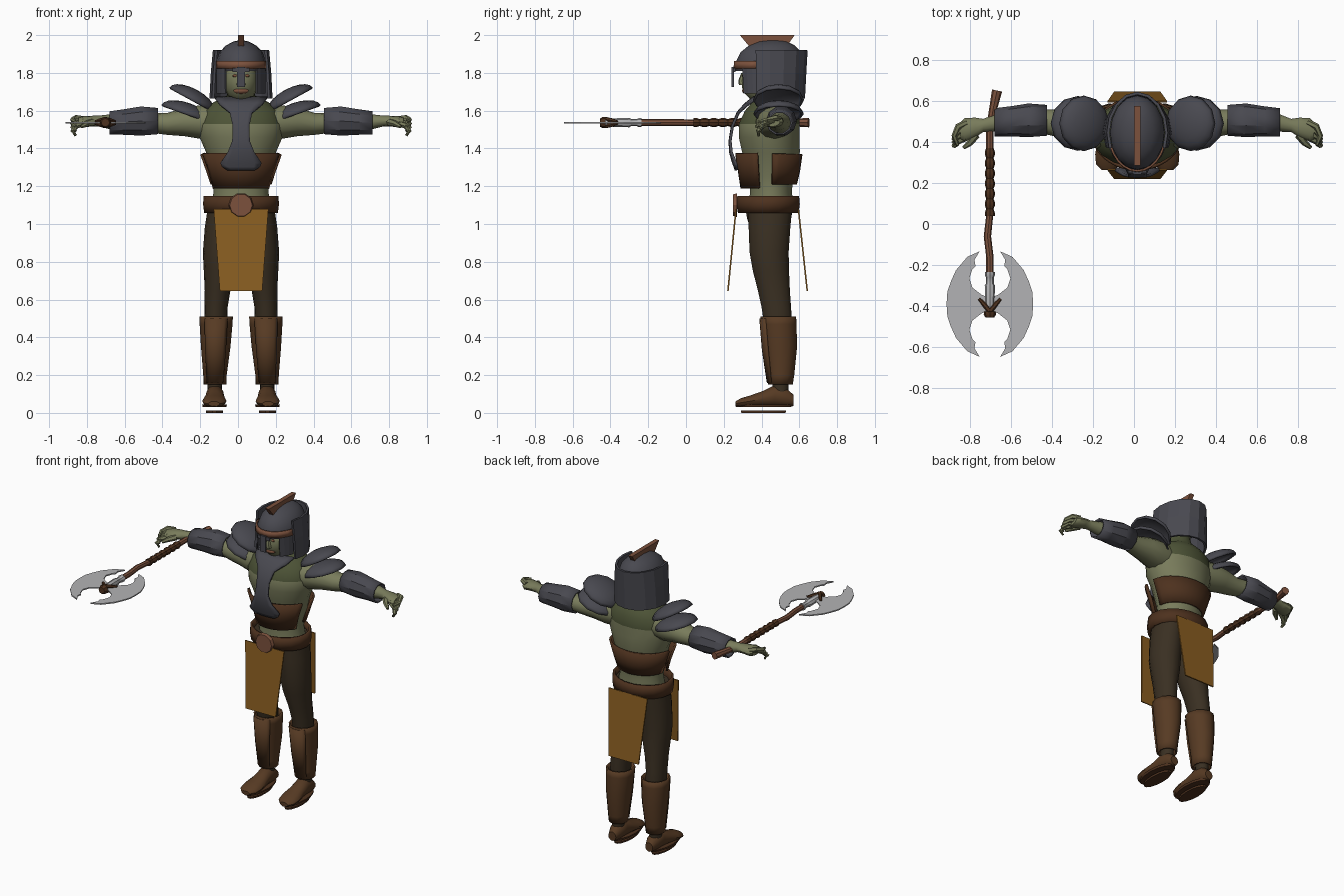
import bpy, bmesh, math
from mathutils import Vector, Matrix

CX, CY = 0.016, 0.445      # body axis


def mat(name, r, g, b):
    m = bpy.data.materials.new(name)
    m.diffuse_color = (r, g, b, 1)
    return m


SKIN = mat("olive_skin", .19, .20, .105)
GREEN = mat("dark_green", .075, .088, .038)
LEATHER = mat("dark_leather", .075, .031, .013)
CLOTH = mat("trouser_cloth", .042, .029, .016)
IRON = mat("dark_iron", .066, .066, .08)
OCHRE = mat("ochre_cloth", .25, .11, .015)
COPPER = mat("copper_brown", .20, .083, .046)
STEEL = mat("pale_steel", .45, .45, .46)
BOOT = mat("boot_leather", .095, .043, .017)


def finish(name, bm, mats, thick=0, smooth=35, s=1):
    """Mirror by s, move onto the body axis, make an object."""
    for v in bm.verts:
        v.co.x = v.co.x * s + CX
    bmesh.ops.recalc_face_normals(bm, faces=bm.faces[:])
    me = bpy.data.meshes.new(name)
    bm.to_mesh(me)
    bm.free()
    ob = bpy.data.objects.new(name, me)
    bpy.context.collection.objects.link(ob)
    for m in mats if isinstance(mats, list) else [mats]:
        me.materials.append(m)
    if smooth:
        bpy.ops.object.select_all(action='DESELECT')
        ob.select_set(True)
        bpy.context.view_layer.objects.active = ob
        bpy.ops.object.shade_smooth_by_angle(angle=math.radians(smooth))
    if thick:
        mod = ob.modifiers.new("thickness", 'SOLIDIFY')
        mod.thickness, mod.offset = thick, 0
    return ob


def bridge(bm, rows, closed, caps):
    rows = [[bm.verts.new(p) for p in r] for r in rows]
    n = len(rows[0])
    for a, b in zip(rows, rows[1:]):
        for i in range(n if closed else n - 1):
            j = (i + 1) % n
            bm.faces.new((a[i], a[j], b[j], b[i]))
    if caps:
        bm.faces.new(rows[0])
        bm.faces.new(rows[-1])


def loft(name, rings, m, n=14, axis='z', arc=None, thick=0, s=1, smooth=35):
    """Elliptic rings (x, y, z, ra, rb) across an axis; arc gives an open shell."""
    a0, a1 = arc or (0, 360)
    count = n + 1 if arc else n
    rows = []
    for x, y, z, ra, rb in rings:
        row = []
        for i in range(count):
            t = math.radians(a0 + (a1 - a0) * i / n)
            c, d = ra * math.cos(t), rb * math.sin(t)
            off = {'z': (c, d, 0), 'x': (0, c, d), 'y': (c, 0, d)}[axis]
            row.append(Vector((x, y, z)) + Vector(off))
        rows.append(row)
    bm = bmesh.new()
    bridge(bm, rows, not arc, not arc and not thick)
    return finish(name, bm, m, thick, smooth, s)


def pipe(name, pts, radii, m, n=8, s=1):
    """Round tube along a path."""
    pts, rows = [Vector(p) for p in pts], []
    for i, p in enumerate(pts):
        t = (pts[min(i + 1, len(pts) - 1)] - pts[max(i - 1, 0)]).normalized()
        u = t.cross(Vector((0, 0, 1))).normalized()
        w = t.cross(u)
        rows.append([p + radii[i] * (u * math.cos(k * math.tau / n) + w * math.sin(k * math.tau / n))
                     for k in range(n)])
    bm = bmesh.new()
    bridge(bm, rows, True, True)
    return finish(name, bm, m, s=s)


def panel(name, pts, m, thick, s=1):
    bm = bmesh.new()
    f = bm.faces.new([bm.verts.new(p) for p in pts])
    bmesh.ops.triangulate(bm, faces=[f])
    return finish(name, bm, m, thick, 0, s)


def ball(name, loc, size, m, seg=14, dome=False, tilt=0, thick=0, s=1):
    bm = bmesh.new()
    bmesh.ops.create_uvsphere(bm, u_segments=seg, v_segments=10, radius=1)
    if dome:
        bmesh.ops.delete(bm, geom=[v for v in bm.verts if v.co.z < -.01], context='VERTS')
    M = Matrix.Translation(loc) @ Matrix.Rotation(tilt, 4, 'Y') @ Matrix.Diagonal((*size, 1))
    bm.transform(M)
    return finish(name, bm, m, thick, s=s)


def box(name, loc, size, m):
    bm = bmesh.new()
    bmesh.ops.create_cube(bm, size=1, matrix=Matrix.Translation(loc) @ Matrix.Diagonal((*size, 1)))
    return finish(name, bm, m, smooth=0)


# Torso, dark green above the chest line
torso = loft("torso", [(0, .45, 1.08, .16, .125), (0, .45, 1.17, .145, .112), (0, .45, 1.25, .155, .12),
                       (0, .45, 1.38, .185, .155), (0, .44, 1.46, .22, .163), (0, .44, 1.53, .225, .163),
                       (0, .455, 1.60, .20, .145), (0, .46, 1.645, .145, .11), (0, .455, 1.68, .075, .08),
                       (0, .44, 1.74, .07, .075)], [SKIN, GREEN], n=18, smooth=50)
for p in torso.data.polygons:
    p.material_index = int(p.center.z > 1.53)

# Leather waist armour: separate front and back shells
loft("front_waist_armour", [(0, CY, 1.19, .155, .15), (0, CY, 1.28, .18, .163), (0, CY, 1.375, .217, .178)],
     LEATHER, arc=(202, 338), thick=.014)
loft("back_waist_armour", [(0, CY, 1.21, .155, .135), (0, CY, 1.28, .178, .152), (0, CY, 1.37, .21, .165)],
     LEATHER, arc=(4, 176), thick=.014)

# Iron chest plate, flared at both ends
bm = bmesh.new()
bridge(bm, [[(w * k / 3, y + 1.1 * (w * k / 3) ** 2, z) for k in range(-3, 4)]
            for z, y, w in [(1.67, .36, .14), (1.635, .315, .115), (1.59, .275, .06), (1.52, .245, .044),
                            (1.44, .232, .046), (1.38, .235, .07), (1.325, .25, .108), (1.305, .258, .1),
                            (1.285, .265, .07)]], False, False)
finish("chest_plate", bm, IRON, .014)

# Belt, buckle, hips and hanging cloths
loft("hips", [(0, .445, .96, .11, .1), (0, .44, 1.03, .172, .12), (0, .44, 1.12, .178, .135)], CLOTH)
loft("belt", [(0, .435, 1.06, .187, .155), (0, .435, 1.105, .193, .162), (0, .435, 1.148, .19, .158)],
     LEATHER, n=18, thick=.016)
loft("buckle", [(0, .27, 1.1, .066, .066), (0, .25, 1.1, .06, .06)], COPPER, n=10, axis='y', smooth=0)
for name, top, low in (("front_cloth", .265, .222), ("back_cloth", .595, .642)):
    panel(name, [(-.145, top, 1.08), (.145, top, 1.08), (.112, low, .645), (-.112, low, .645)], OCHRE, .008)

for s, side in ((-1, "right"), (1, "left")):
    # Legs, greaves and shoes
    loft(side + "_leg", [(.092, .445, 1.08, .085, .12), (.1, .442, .98, .092, .113), (.106, .44, .85, .096, .106),
                         (.112, .45, .75, .085, .098), (.124, .465, .65, .068, .087), (.132, .478, .56, .061, .08),
                         (.134, .49, .45, .06, .075), (.138, .5, .2, .04, .045), (.14, .5, .06, .036, .042)],
         CLOTH, s=s)
    loft(side + "_greave", [(.138, .5, .15, .055, .06), (.138, .502, .2, .057, .066), (.134, .5, .35, .073, .083),
                            (.132, .492, .47, .082, .088), (.131, .488, .51, .083, .09)],
         BOOT, n=12, thick=.01, s=s)
    loft(side + "_shin_plate", [(.138, .498, .16, .056, .064), (.135, .498, .33, .072, .09),
                                (.132, .49, .5, .082, .096)], BOOT, n=6, arc=(225, 315), thick=.012, s=s)
    loft(side + "_shoe", [(.138, .57, .065, .028, .03), (.138, .53, .082, .044, .052), (.138, .47, .09, .048, .058),
                          (.139, .41, .075, .053, .043), (.141, .34, .062, .064, .031), (.143, .29, .054, .058, .024),
                          (.143, .262, .048, .03, .013)], BOOT, axis='y', s=s)
    loft(side + "_shoe_welt", [(.14, .41, .03, .062, .148), (.14, .41, .044, .066, .152)], LEATHER, s=s)
    loft(side + "_sole", [(.14, .41, 0, .044, .12), (.14, .41, .012, .046, .123)], LEATHER, s=s)

    # Arms, bracers and hands
    loft(side + "_arm", [(.13, .46, 1.54, .095, .09), (.22, .47, 1.54, .1, .088), (.3, .48, 1.54, .086, .075),
                         (.39, .49, 1.53, .066, .058), (.46, .5, 1.535, .06, .054), (.54, .5, 1.54, .064, .06),
                         (.68, .495, 1.54, .045, .042), (.75, .48, 1.545, .032, .029), (.79, .47, 1.545, .048, .028),
                         (.84, .46, 1.54, .056, .03), (.86, .455, 1.54, .042, .024)], SKIN, n=12, axis='x', s=s)
    loft(side + "_bracer", [(.44, .505, 1.545, .07, .068), (.53, .505, 1.545, .077, .076), (.62, .5, 1.54, .068, .066),
                            (.695, .495, 1.535, .064, .06)], IRON, n=10, axis='x', thick=.01, s=s)
    for i in range(4):
        pipe(f"{side}_finger_{i + 1}", [(.83, .495 - .024 * i, 1.556 - .008 * i), (.872, .475 - .024 * i, 1.562 - .014 * i),
                                        (.892, .43 - .016 * i, 1.552 - .02 * i), (.875, .385, 1.54 - .024 * i)],
             [.016, .016, .013, .008], SKIN, 6, s)
    pipe(side + "_thumb", [(.785, .435, 1.54), (.815, .395, 1.532), (.845, .372, 1.515)],
         [.02, .016, .009], SKIN, 6, s)

    # Two overlapping shoulder shells
    ball(side + "_upper_pauldron", (.262, .49, 1.655), (.13, .13, .056), IRON, 12, True, -.5, .012, s)
    ball(side + "_lower_pauldron", (.29, .49, 1.58), (.135, .128, .056), IRON, 12, True, -.34, .012, s)

    # Helmet cheek guards
    a = (200, 233) if s < 0 else (307, 340)
    loft(side + "_cheek_guard", [(0, CY, 1.69, .132, .17), (0, CY, 1.84, .134, .182)], IRON, n=3, arc=a, thick=.01,
         smooth=0)
    ball(side + "_eye", (.033, .305, 1.785), (.012, .008, .008), COPPER, 8, s=s)

# Head with nose and mouth
ball("head", (0, .405, 1.755), (.09, .113, .115), SKIN, 16)
loft("nose", [(0, .3, 1.735, .024, .02), (0, .297, 1.76, .02, .02), (0, .305, 1.8, .01, .012)], SKIN, n=8)
ball("mouth", (0, .315, 1.705), (.042, .018, .016), COPPER, 10)

# Helmet: dome, neck guard, brow band, nose guard and crest
loft("helmet_dome", [(0, CY, 1.81, .134, .182), (0, CY, 1.86, .132, .18), (0, .45, 1.91, .114, .16),
                     (0, .455, 1.945, .08, .122), (0, .46, 1.966, .04, .075), (0, .46, 1.973, .01, .02)], IRON, n=16)
loft("neck_guard", [(0, CY, 1.665, .16, .178), (0, CY, 1.8, .153, .185), (0, CY, 1.92, .142, .192)],
     IRON, n=10, arc=(-23, 203), thick=.014, smooth=0)
loft("brow_band", [(0, CY, 1.822, .139, .188), (0, CY, 1.862, .138, .186)], COPPER, n=10, arc=(200, 340), thick=.01)
box("nose_guard", (0, .248, 1.778), (.042, .012, .108), IRON)
box("nose_guard_bar", (0, .255, 1.815), (.09, .012, .02), IRON)
panel("crest", [(0, .335, 1.94), (0, .285, 2.0), (0, .575, 2.0), (0, .54, 1.95)], COPPER, .03)

# Axe: haft, grip, ferrule, bindings and twin blades
AX, AZ = -.718, 1.537
pipe("axe_haft", [(AX + .035, .65, AZ), (AX + .018, .57, AZ), (AX, .47, AZ), (AX, .05, AZ), (AX - .012, -.06, AZ),
                  (AX, -.16, AZ), (AX, -.3, AZ)], [.025, .02, .018, .017, .018, .018, .018], COPPER, 8)
steps = 21
pipe("axe_grip", [(AX, .37 - .33 * i / (steps - 1), AZ) for i in range(steps)],
     [.024 if i % 3 else .018 for i in range(steps)], LEATHER, 8)
pipe("axe_ferrule", [(AX, y, AZ) for y in (-.235, -.25, -.26, -.29, -.30, -.39, -.45)],
     [.024, .024, .019, .019, .025, .022, .02], STEEL, 8)
pipe("axe_cap", [(AX, -.425, AZ), (AX, -.44, AZ), (AX, -.455, AZ)], [.029, .03, .022], LEATHER, 8)
AY = -.39
half = [(.012, .035), (.04, .045), (.085, .08), (.1, .125), (.085, .17), (.07, .185), (.075, .215), (.05, .257),
        (.11, .23), (.165, .165), (.19, .11), (.207, .06), (.211, 0)]
outline = half + [(x, -y) for x, y in half[-2::-1]]
for s, side in ((-1, "outer"), (1, "inner")):
    panel(side + "_blade", [(AX + s * x, AY + y, AZ) for x, y in outline], STEEL, .008)
    for k in (-.006, .006):
        pipe(f"{side}_binding_{'low' if k < 0 else 'high'}", [(AX, -.425, AZ + 3 * k), (AX + s * .025, -.395, AZ + 2 * k),
             (AX + s * .052, -.365, AZ + k)], [.013, .012, .007], LEATHER, 6)
